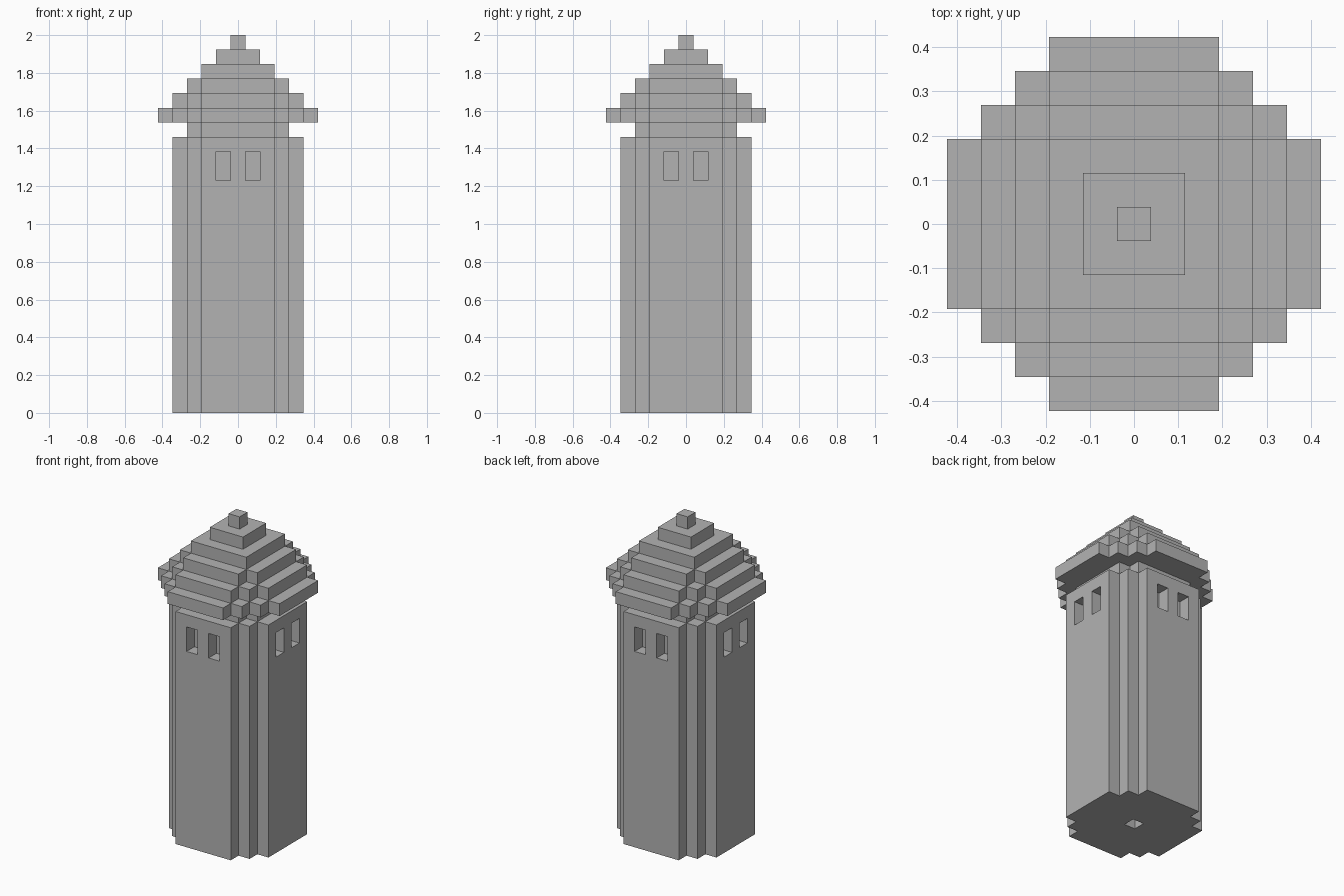
import bpy
import bmesh
from math import pi
from mathutils import Matrix, Vector

U = 2 / 26  # one block

cube = bpy.data.objects.get("Cube")
if cube:
    bpy.data.objects.remove(cube, do_unlink=True)

stone = bpy.data.materials.new("grey_stone")
stone.use_nodes = True
grey = (0.45, 0.45, 0.45, 1)
stone.diffuse_color = grey
stone.node_tree.nodes["Principled BSDF"].inputs["Base Color"].default_value = grey


def finish(name, bm):
    bmesh.ops.recalc_face_normals(bm, faces=bm.faces)
    bmesh.ops.scale(bm, vec=(U, U, U), verts=bm.verts)
    mesh = bpy.data.meshes.new(name)
    bm.to_mesh(mesh)
    bm.free()
    mesh.materials.append(stone)
    obj = bpy.data.objects.new(name, mesh)
    bpy.context.collection.objects.link(obj)
    return obj


def stepped_tier(name, half, bottom, top):
    """Prism whose corners step in one block at a time, down to a flat side."""
    flat = min(half, 2.5)
    corner = [(half, flat)]
    x, y = half, flat
    while x > flat:
        x, y = x - 1, y + 1
        corner += [(x, y - 1), (x, y)]
    # Repeat the corner around the four quadrants
    outline = []
    for px, py in corner:
        outline.append(Vector((px, py, bottom)))
    outline = [Matrix.Rotation(q * pi / 2, 3, 'Z') @ p for q in range(4) for p in outline]
    bm = bmesh.new()
    base = bm.faces.new([bm.verts.new(p) for p in outline])
    walls = bmesh.ops.extrude_face_region(bm, geom=[base], use_keep_orig=True)
    moved = [v for v in walls["geom"] if isinstance(v, bmesh.types.BMVert)]
    bmesh.ops.translate(bm, verts=moved, vec=(0, 0, top - bottom))
    return finish(name, bm)


def add_box(bm, centre, size, turn=0):
    matrix = (Matrix.Rotation(turn, 4, 'Z') @ Matrix.Translation(centre)
              @ Matrix.Diagonal((*size, 1)))
    bmesh.ops.create_cube(bm, size=1, matrix=matrix)


# Tower shaft, neck and stepped roof
shaft = stepped_tier("tower_shaft", 4.5, 0, 19)
stepped_tier("neck", 3.5, 19, 20)
roof_names = ["roof_eaves", "roof_lower_tier", "roof_middle_tier",
              "roof_upper_tier", "roof_cap", "roof_finial"]
for i, name in enumerate(roof_names):
    stepped_tier(name, 5.5 - i, 20 + i, 21 + i)

# Paired window recesses on each side, and a small socket underneath
bm = bmesh.new()
for q in range(4):
    for side in (-1, 1):
        add_box(bm, (side, -4.5, 17), (1, 2, 2), q * pi / 2)
add_box(bm, (0, 0, 0), (1, 1, 2))
cutter = finish("recess_cutter", bm)
cutter.hide_render = True

cut = shaft.modifiers.new("recesses", 'BOOLEAN')
cut.operation = 'DIFFERENCE'
cut.solver = 'EXACT'
cut.object = cutter
bpy.context.view_layer.objects.active = shaft
bpy.ops.object.modifier_apply(modifier=cut.name)
bpy.data.objects.remove(cutter, do_unlink=True)
